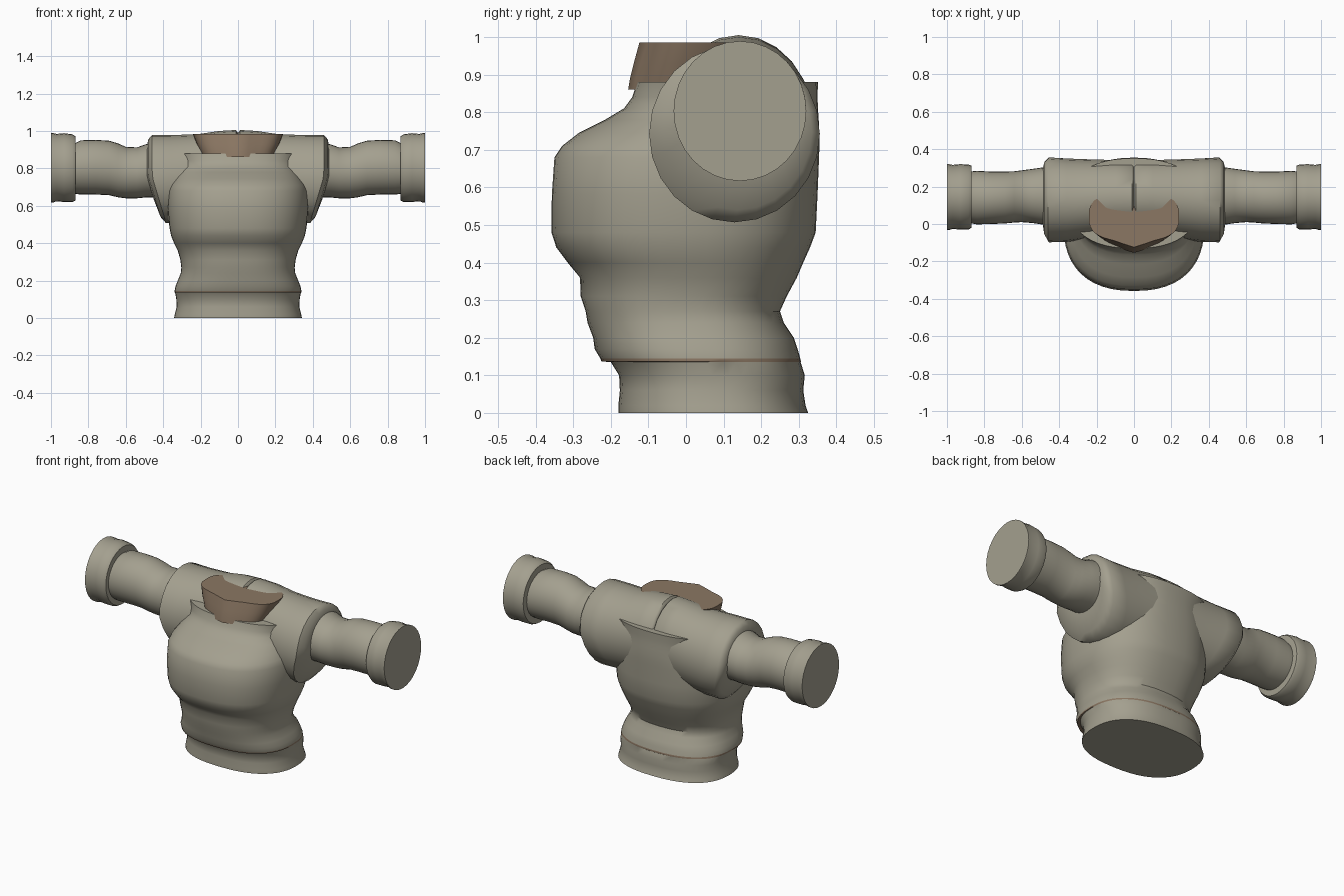
import bpy, bmesh, math


def material(name, rgb):
    m = bpy.data.materials.new(name)
    m.diffuse_color = (*rgb, 1)
    return m


CLOTH = material("grey_cloth", (0.37, 0.35, 0.275))
SKIN = material("brown_skin", (0.26, 0.185, 0.125))


def oval(n, power):
    """Unit superellipse points."""
    pts = []
    for i in range(n):
        a = 2 * math.pi * i / n
        c, s = math.cos(a), math.sin(a)
        pts.append((math.copysign(abs(c) ** (2 / power), c),
                    math.copysign(abs(s) ** (2 / power), s)))
    return pts


def loft(name, rings, mats, angle=40, rule=None):
    """Skin a row of closed rings and cap both ends."""
    bm = bmesh.new()
    rows = [[bm.verts.new(p) for p in r] for r in rings]
    n = len(rows[0])
    for a, b in zip(rows, rows[1:]):
        for i in range(n):
            j = (i + 1) % n
            bm.faces.new((a[i], a[j], b[j], b[i]))
    bm.faces.new(rows[0][::-1])
    bm.faces.new(rows[-1])
    bmesh.ops.recalc_face_normals(bm, faces=bm.faces)
    if rule:
        for f in bm.faces:
            f.material_index = rule(f.calc_center_median())
    me = bpy.data.meshes.new(name)
    bm.to_mesh(me)
    bm.free()
    ob = bpy.data.objects.new(name, me)
    bpy.context.collection.objects.link(ob)
    for m in mats:
        me.materials.append(m)
    bpy.ops.object.select_all(action='DESELECT')
    bpy.context.view_layer.objects.active = ob
    ob.select_set(True)
    bpy.ops.object.shade_smooth_by_angle(angle=math.radians(angle))
    return ob


def level_rings(rows, n, power):
    """Horizontal rings from (z, half width, front y, back y)."""
    return [[(u * hw, (yf + yb) / 2 + v * (yb - yf) / 2, z)
             for u, v in oval(n, power)] for z, hw, yf, yb in rows]


def arm_rings(rows, side, n, shear=0.0):
    """Upright rings from (x, low z, high z, front y, back y); shear leans the bottom inward."""
    out = []
    for x, zl, zh, yf, yb in rows:
        ring = []
        for u, v in oval(n, 2):
            z = (zl + zh) / 2 + v * (zh - zl) / 2
            lean = shear * max(0, min(1, (0.76 - z) / 0.25)) * min(1, x / 0.3)
            ring.append((side * (x - lean), (yf + yb) / 2 + u * (yb - yf) / 2, z))
        out.append(ring)
    return out


# Torso with hem, waist, full chest and collar edge
torso = [
    (0.00, 0.342, -0.18, 0.325), (0.02, 0.338, -0.18, 0.318),
    (0.06, 0.328, -0.176, 0.312), (0.10, 0.33, -0.178, 0.316),
    (0.135, 0.336, -0.20, 0.305), (0.137, 0.339, -0.225, 0.306),
    (0.145, 0.339, -0.228, 0.304), (0.17, 0.334, -0.243, 0.297),
    (0.20, 0.322, -0.247, 0.287), (0.24, 0.306, -0.262, 0.26),
    (0.27, 0.303, -0.267, 0.25), (0.31, 0.308, -0.28, 0.268),
    (0.36, 0.322, -0.282, 0.295), (0.40, 0.342, -0.315, 0.312),
    (0.44, 0.358, -0.345, 0.33), (0.48, 0.366, -0.358, 0.345),
    (0.58, 0.376, -0.357, 0.35), (0.68, 0.372, -0.35, 0.354),
    (0.71, 0.362, -0.33, 0.355), (0.745, 0.342, -0.285, 0.355),
    (0.78, 0.326, -0.215, 0.353), (0.81, 0.32, -0.165, 0.351),
    (0.84, 0.327, -0.143, 0.35), (0.88, 0.345, -0.13, 0.351)]
loft("torso", level_rings(torso, 48, 2.4), [CLOTH, SKIN],
     rule=lambda c: 1 if 0.136 < c.z < 0.146 else 0)

# Neck base with a forward bump at the throat
neck = level_rings([(0.86, 0.19, -0.12, 0.14), (0.89, 0.20, -0.115, 0.14),
                    (0.93, 0.22, -0.105, 0.15), (0.985, 0.242, -0.09, 0.17)], 40, 2.8)
neck = [[(x, y - (0.034 * math.exp(-(x / 0.07) ** 2) if y < 0 else 0), z)
         for x, y, z in r] for r in neck]
loft("neck", neck, [SKIN])

# Shoulders, sleeves and cuffs on both sides
shoulder = [(0.0, 0.54, 0.99, -0.05, 0.33), (0.012, 0.53, 1.005, -0.06, 0.34),
            (0.10, 0.53, 1.0, -0.06, 0.342), (0.22, 0.52, 0.982, -0.075, 0.345),
            (0.36, 0.508, 0.978, -0.095, 0.35), (0.46, 0.507, 0.978, -0.098, 0.356),
            (0.48, 0.54, 0.955, -0.06, 0.335), (0.488, 0.63, 0.91, 0.0, 0.30)]
sleeve = [(0.40, 0.645, 0.92, 0.0, 0.30), (0.49, 0.645, 0.93, -0.003, 0.302),
          (0.54, 0.64, 0.912, 0.005, 0.295), (0.60, 0.64, 0.915, 0.01, 0.287),
          (0.64, 0.645, 0.933, 0.008, 0.282), (0.69, 0.657, 0.948, 0.003, 0.28),
          (0.76, 0.66, 0.952, 0.0, 0.28), (0.84, 0.66, 0.95, -0.002, 0.284),
          (0.88, 0.665, 0.93, 0.005, 0.28)]
cuff = [(0.868, 0.65, 0.94, 0.0, 0.292), (0.87, 0.628, 0.972, -0.02, 0.312),
        (0.885, 0.62, 0.982, -0.03, 0.318), (0.93, 0.62, 0.988, -0.03, 0.32),
        (0.97, 0.624, 0.984, -0.026, 0.316), (0.99, 0.617, 0.989, -0.033, 0.32),
        (1.0, 0.617, 0.989, -0.033, 0.32)]
for label, side in (("left", -1), ("right", 1)):
    loft(label + "_shoulder", arm_rings(shoulder, side, 24, 0.075), [CLOTH], 50)
    loft(label + "_sleeve", arm_rings(sleeve, side, 32), [CLOTH])
    loft(label + "_cuff", arm_rings(cuff, side, 32), [CLOTH])
